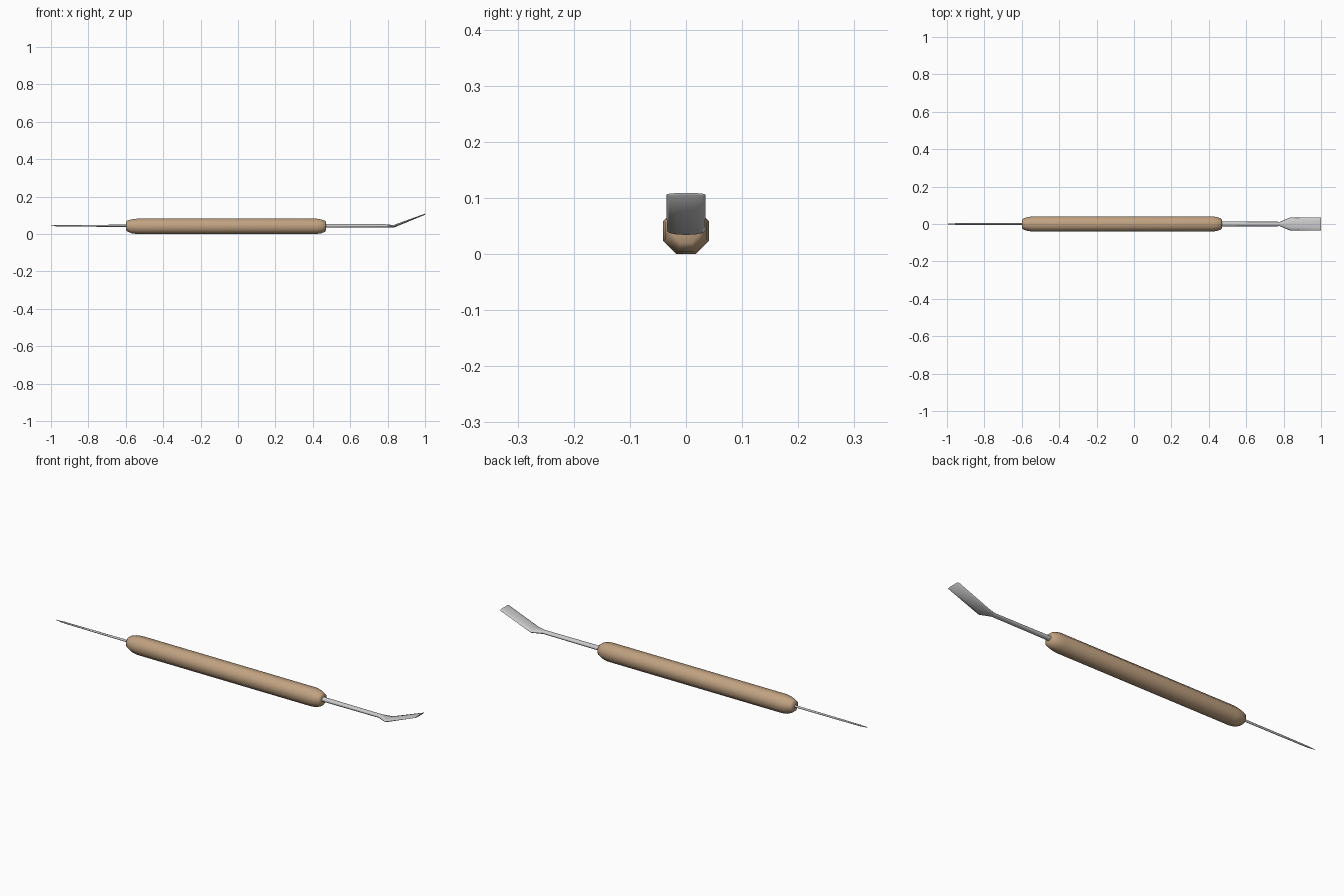
import bpy, bmesh, math

if "Cube" in bpy.data.objects:
    bpy.data.objects.remove(bpy.data.objects["Cube"])


def material(name, rgb):
    m = bpy.data.materials.new(name)
    m.diffuse_color = (*rgb, 1)
    m.use_nodes = True
    m.node_tree.nodes["Principled BSDF"].inputs["Base Color"].default_value = m.diffuse_color
    return m


wood = material("tan_wood", (0.53, 0.36, 0.22))
steel = material("grey_steel", (0.60, 0.60, 0.61))


def loft(name, rings, sides, offset, mat, angle):
    """Skin along x through elliptical rings given as (x, z, half width y, half height z)."""
    bm = bmesh.new()
    loops = []
    for x, z, ry, rz in rings:
        loops.append([bm.verts.new((x,
                                    ry * math.cos(2 * math.pi * (i + offset) / sides),
                                    z + rz * math.sin(2 * math.pi * (i + offset) / sides)))
                      for i in range(sides)])
    for a, b in zip(loops, loops[1:]):
        for i in range(sides):
            j = (i + 1) % sides
            bm.faces.new((a[i], a[j], b[j], b[i]))
    bm.faces.new(loops[0])
    bm.faces.new(loops[-1])
    bmesh.ops.recalc_face_normals(bm, faces=bm.faces)
    me = bpy.data.meshes.new(name)
    bm.to_mesh(me)
    bm.free()
    me.materials.append(mat)
    ob = bpy.data.objects.new(name, me)
    bpy.context.collection.objects.link(ob)
    bpy.ops.object.select_all(action='DESELECT')
    ob.select_set(True)
    bpy.context.view_layer.objects.active = ob
    bpy.ops.object.shade_smooth_by_angle(angle=math.radians(angle))
    return ob


# Octagonal handle with rounded ends (flats face down and sideways)
k = 1 / math.cos(math.pi / 8)
profile = [(-0.60, 0.023), (-0.592, 0.029), (-0.57, 0.037), (-0.54, 0.041),
           (0.42, 0.041), (0.445, 0.037), (0.464, 0.030), (0.47, 0.023)]
loft("handle", [(x, 0.043 if r < 0.03 else 0.041, r * k, r * k) for x, r in profile],
     8, 0.5, wood, 60)

# Thin needle at the left end
loft("needle", [(-0.58, 0.044, 0.005, 0.006), (-0.80, 0.044, 0.0045, 0.005),
                (-0.96, 0.044, 0.004, 0.004), (-1.0, 0.045, 0.001, 0.001)],
     8, 0, steel, 60)

# Shaft flaring into an upturned spatula blade with a lens-shaped section
loft("shaft_and_blade", [(0.45, 0.044, 0.013, 0.0105), (0.78, 0.044, 0.012, 0.009),
                         (0.832, 0.041, 0.034, 0.007), (1.0, 0.106, 0.035, 0.003)],
     12, 0, steel, 75)
